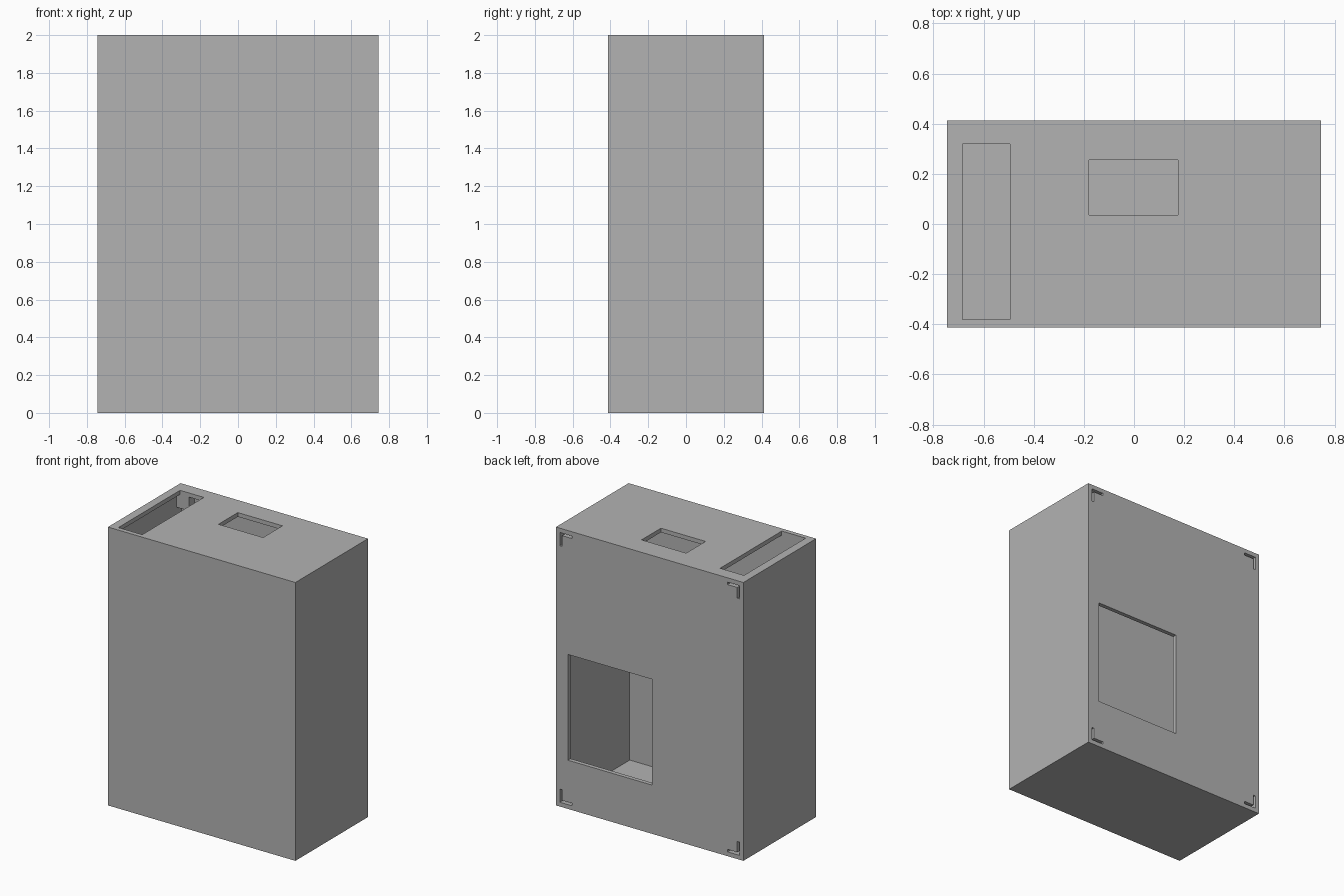
import bpy
from mathutils import Vector

old = bpy.data.objects.get("Cube")
if old:
    bpy.data.objects.remove(old, do_unlink=True)

W, D, H, T = 1.49, 0.825, 2.0, 0.03   # outer size and wall thickness
X, Y = W / 2, D / 2

grey = bpy.data.materials.new("plain_grey")
grey.use_nodes = True
grey.diffuse_color = (0.45, 0.45, 0.45, 1)
bsdf = next(n for n in grey.node_tree.nodes if n.type == 'BSDF_PRINCIPLED')
bsdf.inputs["Base Color"].default_value = grey.diffuse_color


def box(name, a, b):
    """Axis-aligned box between two opposite corners, in any order."""
    a, b = Vector(a), Vector(b)
    bpy.ops.mesh.primitive_cube_add(size=1, location=(a + b) / 2)
    ob = bpy.context.object
    ob.name = name
    ob.scale = [abs(v) for v in b - a]
    bpy.ops.object.transform_apply(location=True, rotation=False, scale=True)
    ob.data.materials.append(grey)
    return ob


def combine(target, tool, operation):
    """Apply a boolean and discard the helper box."""
    tool.hide_render = True
    mod = target.modifiers.new(tool.name, 'BOOLEAN')
    mod.operation, mod.solver, mod.object = operation, 'EXACT', tool
    bpy.context.view_layer.objects.active = target
    bpy.ops.object.modifier_apply(modifier=mod.name)
    bpy.data.objects.remove(tool, do_unlink=True)


# Hollow casing
casing = box("casing", (-X, -Y, 0), (X, Y, H))
combine(casing, box("cavity", (T - X, T - Y, T), (X - T, Y - T, H - T)), 'DIFFERENCE')

# Mounting blocks in the four rear corners, each with an L-shaped groove
corners = [(sx, sz) for sx in (-1, 1) for sz in (-1, 1)]
ARM, BAR, INSET = 0.1, 0.018, 0.031


def corner_box(name, sx, sz, x0, x1, z0, z1, y0, y1):
    """Box measured inward from one rear corner."""
    mid = H / 2
    return box(name, (sx * (X - x0), y0, mid + sz * (mid - z0)),
               (sx * (X - x1), y1, mid + sz * (mid - z1)))


for sx, sz in corners:
    block = corner_box("corner_block", sx, sz, T / 2, T + ARM, T / 2, T + ARM,
                       Y - 0.09, Y - T / 2)
    combine(casing, block, 'UNION')
for sx, sz in corners:
    end = INSET + ARM - 0.005
    for x1, z1 in ((end, INSET + BAR), (INSET + BAR, end)):
        groove = corner_box("groove", sx, sz, INSET, x1, INSET, z1, Y - 0.06, Y + 0.1)
        combine(casing, groove, 'DIFFERENCE')

# Openings: long top slot, small top window, large rear window
combine(casing, box("top_slot", (-0.685, -0.38, H - 0.05), (-0.495, 0.32, H + 0.1)), 'DIFFERENCE')
combine(casing, box("top_window", (-0.18, 0.035, H - 0.05), (0.175, 0.255, H + 0.1)), 'DIFFERENCE')
combine(casing, box("rear_window", (-0.02, Y - 0.05, 0.35), (0.65, Y + 0.1, 1.11)), 'DIFFERENCE')
